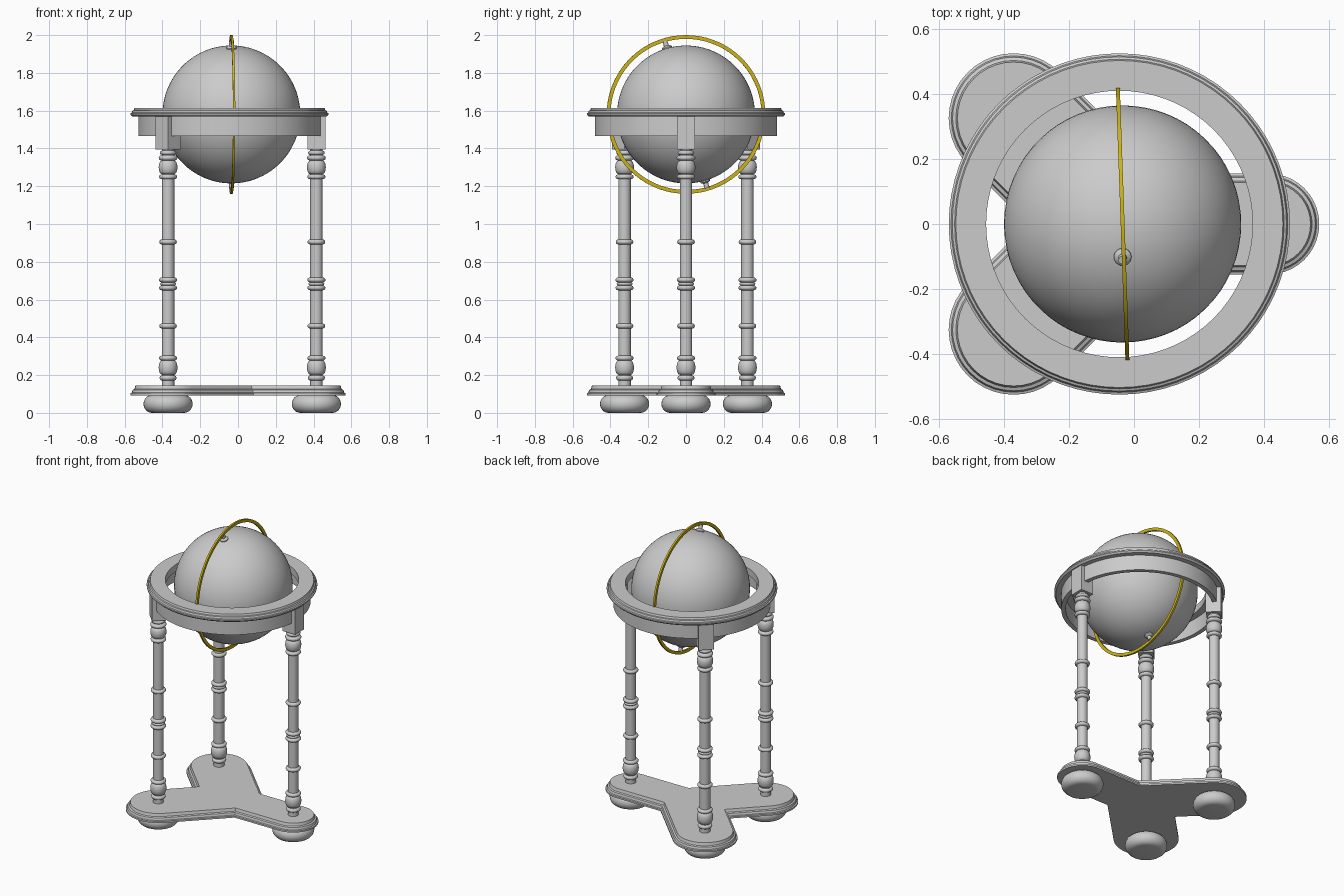
import bpy, bmesh
from math import sin, cos, pi, radians
from mathutils import Vector, Matrix

if "Cube" in bpy.data.objects:
    bpy.data.objects.remove(bpy.data.objects["Cube"], do_unlink=True)


def material(name, rgb):
    m = bpy.data.materials.new(name)
    m.use_nodes = True
    m.diffuse_color = (*rgb, 1)
    m.node_tree.nodes["Principled BSDF"].inputs["Base Color"].default_value = (*rgb, 1)
    return m


GREY = material("plain grey", (0.6, 0.6, 0.6))
GOLD = material("gold", (0.6, 0.45, 0.01))
CENTRE = Vector((-0.045, 0, 0))
GLOBE = Vector((-0.035, 0, 1.58))
REACH = 0.46
# Angle and half width of each arm of the base
ARMS = [(0, 0.155), (radians(135), 0.2), (radians(225), 0.2)]
LEGS = ["left", "back_right", "front_right"]


def polar(angle, r=1.0):
    return Vector((r * cos(angle), r * sin(angle), 0))


def finish(name, bm, mat, matrix=Matrix(), angle=35):
    bmesh.ops.remove_doubles(bm, verts=bm.verts, dist=0.00005)
    bmesh.ops.recalc_face_normals(bm, faces=bm.faces)
    mesh = bpy.data.meshes.new(name)
    bm.to_mesh(mesh)
    bm.free()
    mesh.materials.append(mat)
    ob = bpy.data.objects.new(name, mesh)
    ob.matrix_world = matrix
    bpy.context.collection.objects.link(ob)
    bpy.ops.object.select_all(action="DESELECT")
    ob.select_set(True)
    bpy.context.view_layer.objects.active = ob
    bpy.ops.object.shade_smooth_by_angle(angle=radians(angle))
    return ob


def lathe(name, profile, mat=GREY, matrix=Matrix(), closed=False, segs=32):
    """Revolve (radius, height) points about the local z axis."""
    bm = bmesh.new()
    pts = [bm.verts.new((r, 0, z)) for r, z in profile]
    edges = [bm.edges.new(pair) for pair in zip(pts, pts[1:])]
    if closed:
        edges.append(bm.edges.new((pts[-1], pts[0])))
    bmesh.ops.spin(bm, geom=pts + edges, cent=(0, 0, 0), axis=(0, 0, 1),
                   angle=2 * pi, steps=segs)
    return finish(name, bm, mat, matrix)


def bulge(z, half, r, core, steps=8):
    """Rounded swelling of a turned profile."""
    return [(core + (r - core) * cos(a), z + half * sin(a))
            for a in (-pi / 2 + pi * i / steps for i in range(steps + 1))]


def base_outline(inset):
    pts = []
    for i, (ang, w) in enumerate(ARMS):
        w -= inset
        tip = CENTRE + polar(ang, REACH)
        pts += [tip + polar(ang - pi / 2 + pi * k / 20, w) for k in range(21)]
        # Inner corner where this arm meets the next
        ang2, w2 = ARMS[(i + 1) % len(ARMS)]
        w2 -= inset
        n, m = polar(ang + pi / 2), polar(ang2 - pi / 2)
        det = n.x * m.y - n.y * m.x
        pts.append(CENTRE + Vector(((w * m.y - w2 * n.y) / det,
                                    (w2 * n.x - w * m.x) / det, 0)))
    return pts


# Three-armed base plate with a moulded edge
bm = bmesh.new()
loops = []
for inset, z in [(0, 0.093), (0, 0.104), (0.008, 0.107), (0.012, 0.122),
                 (0.022, 0.126), (0.027, 0.145)]:
    loops.append([bm.verts.new((p.x, p.y, z)) for p in base_outline(inset)])
for low, high in zip(loops, loops[1:]):
    for i in range(len(low)):
        j = (i + 1) % len(low)
        bm.faces.new((low[i], low[j], high[j], high[i]))
bm.faces.new(loops[0][::-1])
bm.faces.new(loops[-1])
finish("base_plate", bm, GREY, angle=25)

# Turned leg profile: beads and bulbs along a plain shaft
SHAFT = 0.033
beads = [(0.185, 0.013, 0.045), (0.24, 0.038, 0.05), (0.29, 0.013, 0.048),
         (0.46, 0.013, 0.047), (0.662, 0.013, 0.048), (0.683, 0.008, 0.042),
         (0.704, 0.013, 0.048), (0.905, 0.013, 0.047), (1.25, 0.013, 0.048),
         (1.3, 0.036, 0.05), (1.35, 0.014, 0.05), (1.377, 0.011, 0.044)]
leg_profile = [(0, 0.14), (SHAFT, 0.14)]
for z, half, r in beads:
    leg_profile += bulge(z, half, r, SHAFT)
leg_profile += [(SHAFT, 1.4), (0, 1.4)]
foot_profile = [(0, 0)] + bulge(0.0475, 0.0475, 0.13, 0.085, 12) + [(0, 0.095)]

for (ang, w), side in zip(ARMS, LEGS):
    place = Matrix.Translation(CENTRE + polar(ang, REACH)) @ Matrix.Rotation(ang, 4, "Z")
    lathe(side + "_foot", foot_profile, matrix=place, segs=40)
    lathe(side + "_leg", leg_profile, matrix=place, segs=28)
    # Square block joining the leg to the horizon ring
    bm = bmesh.new()
    bmesh.ops.create_cube(bm, size=1)
    bmesh.ops.scale(bm, vec=(0.095, 0.095, 0.175), verts=bm.verts)
    finish(side + "_leg_block", bm, GREY, place @ Matrix.Translation((0, 0, 1.4825)))

# Horizon ring with moulded rim, and the apron below it
ring_place = Matrix.Translation(CENTRE)
lathe("horizon_ring", [(0.41, 1.568), (0.515, 1.568), (0.525, 1.578), (0.525, 1.586),
                       (0.518, 1.589), (0.514, 1.6), (0.507, 1.603), (0.503, 1.615),
                       (0.41, 1.615)], matrix=ring_place, closed=True, segs=72)
lathe("ring_apron", [(0.455, 1.465), (0.483, 1.465), (0.483, 1.57), (0.455, 1.57)],
      matrix=ring_place, closed=True, segs=72)

# Globe, tilted about the x axis, with a pin at each pole
tilt = Matrix.Translation(GLOBE) @ Matrix.Rotation(radians(16), 4, "X")
bm = bmesh.new()
bmesh.ops.create_uvsphere(bm, u_segments=64, v_segments=40, radius=0.365)
finish("globe", bm, GREY, tilt)
pin = [(0, 0.35), (0.027, 0.35), (0.027, 0.37), (0.022, 0.375), (0.013, 0.378),
       (0.013, 0.405), (0, 0.405)]
lathe("north_pin", pin, matrix=tilt, segs=24)
lathe("south_pin", pin, matrix=tilt @ Matrix.Rotation(pi, 4, "X"), segs=24)

# Upright gold meridian hoop
hoop = (Matrix.Translation(GLOBE) @ Matrix.Rotation(radians(2), 4, "Z")
        @ Matrix.Rotation(pi / 2, 4, "Y"))
lathe("meridian_hoop", [(0.4, -0.006), (0.42, -0.006), (0.42, 0.006), (0.4, 0.006)],
      GOLD, hoop, closed=True, segs=72)
